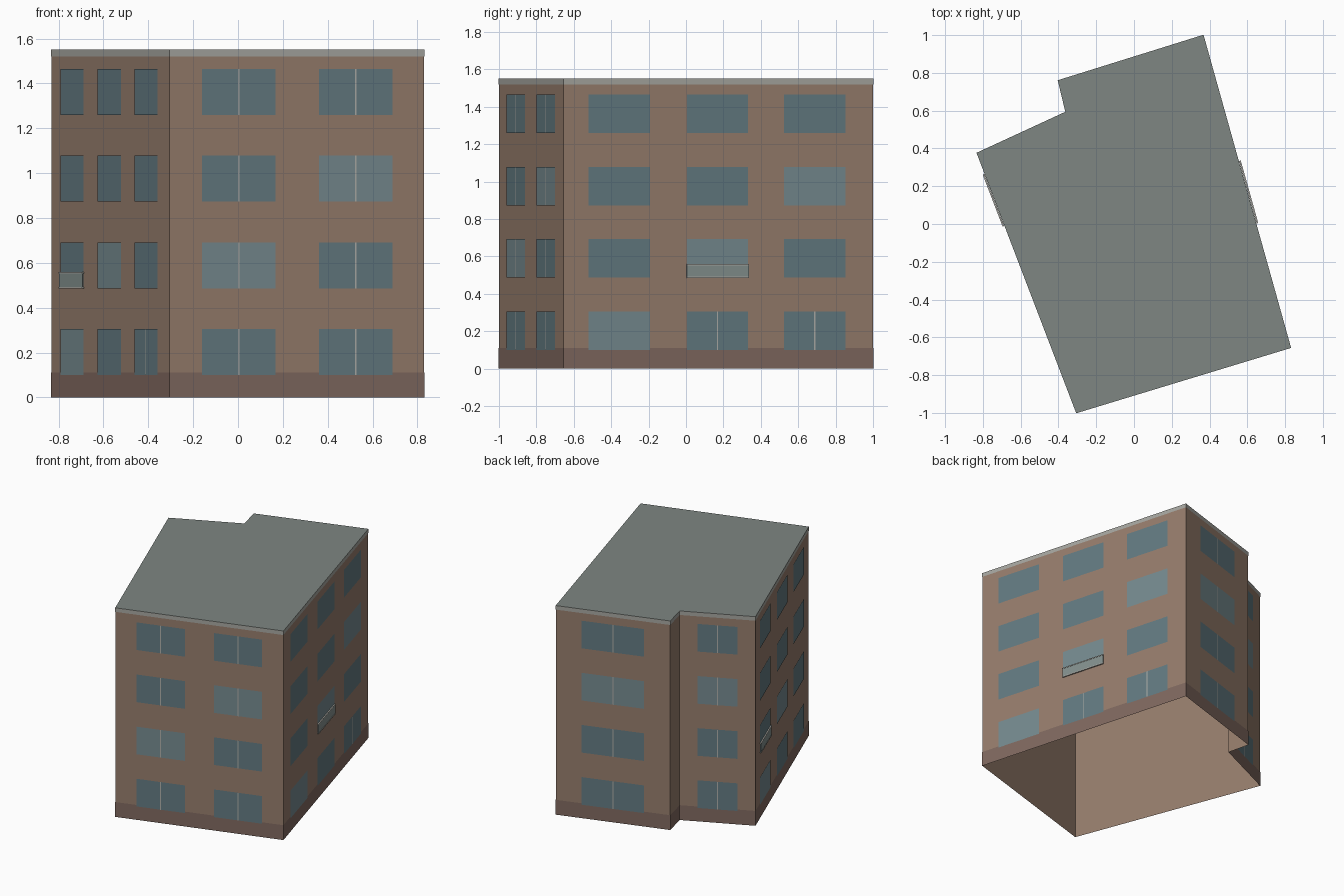
import bpy, bmesh
from mathutils import Vector

if "Cube" in bpy.data.objects:
    bpy.data.objects.remove(bpy.data.objects["Cube"])

FOOT = [Vector(p) for p in ((-0.305, -1.0), (0.83, -0.655), (0.367, 1.0),
                            (-0.402, 0.76), (-0.362, 0.593), (-0.832, 0.376))]
TOP = 1.55
ROWS = [0.10 + 0.3865 * i for i in range(4)]
WIN_H = 0.205


def material(name, rgb):
    m = bpy.data.materials.new(name)
    m.diffuse_color = (*rgb, 1)
    m.use_nodes = True
    m.node_tree.nodes["Principled BSDF"].inputs["Base Color"].default_value = m.diffuse_color
    return m


BRICK = material("brick", (0.305, 0.205, 0.150))
PLINTH = material("plinth_brick", (0.215, 0.140, 0.115))
ROOF = material("roof_grey", (0.21, 0.24, 0.225))
TRIM = material("pale_trim", (0.38, 0.38, 0.35))
FRAME = material("frame", (0.42, 0.42, 0.39))
GLASS = material("glass", (0.125, 0.195, 0.220))
GLASS_LIGHT = material("light_glass", (0.180, 0.255, 0.275))
PANEL = material("balcony_glass", (0.23, 0.28, 0.27))


def make(name, mat, build):
    bm = bmesh.new()
    build(bm)
    me = bpy.data.meshes.new(name)
    bm.to_mesh(me)
    bm.free()
    me.materials.append(mat)
    ob = bpy.data.objects.new(name, me)
    bpy.context.collection.objects.link(ob)
    return ob


def outline(off):
    """Footprint pushed outwards by off with mitred corners."""
    pts = []
    for i, p in enumerate(FOOT):
        a = (p - FOOT[i - 1]).normalized()
        b = (FOOT[(i + 1) % len(FOOT)] - p).normalized()
        na, nb = Vector((a.y, -a.x)), Vector((b.y, -b.x))
        pts.append(p + (na + nb) * off / (1 + na.dot(nb)))
    return pts


def ring(bm, z0, z1, off):
    pts = outline(off)
    lo = [bm.verts.new((p.x, p.y, z0)) for p in pts]
    hi = [bm.verts.new((p.x, p.y, z1)) for p in pts]
    for i in range(len(pts)):
        j = (i + 1) % len(pts)
        bm.faces.new((lo[i], lo[j], hi[j], hi[i]))


def wall_point(w, t, z, off):
    a, b = FOOT[w], FOOT[(w + 1) % len(FOOT)]
    d = (b - a).normalized()
    p = a.lerp(b, t) + Vector((d.y, -d.x)) * off
    return (p.x, p.y, z)


def pane(bm, w, t0, t1, z0, z1, off):
    bm.faces.new([bm.verts.new(wall_point(w, t, z, off))
                  for t, z in ((t0, z0), (t1, z0), (t1, z1), (t0, z1))])


def bar(bm, w, t0, t1, z0, z1, o0, o1):
    v = [bm.verts.new(wall_point(w, t, z, o)) for o in (o0, o1)
         for t, z in ((t0, z0), (t1, z0), (t1, z1), (t0, z1))]
    bm.faces.new(v[4:])
    bm.faces.new(v[3::-1])
    for i in range(4):
        j = (i + 1) % 4
        bm.faces.new((v[i], v[j], v[4 + j], v[4 + i]))


# Shell, open underneath
make("walls", BRICK, lambda bm: ring(bm, 0, TOP, 0))
make("plinth", PLINTH, lambda bm: ring(bm, 0, 0.11, 0.0015))
make("roof_edge", TRIM, lambda bm: ring(bm, 1.52, TOP, 0.0015))
make("roof", ROOF, lambda bm: bm.faces.new(
    [bm.verts.new((p.x, p.y, TOP)) for p in outline(0.0015)]))

# Per wall: name, bay centres, half width, light panes and mullions as (row, bay)
ALL = {(r, c) for r in range(4) for c in range(2)}
WALLS = {
    0: ("front", (0.271, 0.731), 0.144, {(1, 0), (2, 1)}, ALL),
    1: ("right", (0.180, 0.497, 0.811), 0.099, {(0, 0), (1, 1), (2, 2)}, {(0, 1), (0, 2)}),
    2: ("back", (0.5,), 0.273, {(2, 0)}, ALL),
    4: ("rear_step", (0.5,), 0.265, {(2, 0)}, ALL),
    5: ("left", (0.180, 0.495, 0.807), 0.098, {(0, 0), (1, 1)}, {(0, 2)}),
}

for w, (name, bays, hw, light, mull) in WALLS.items():
    length = (FOOT[(w + 1) % 6] - FOOT[w]).length
    cells = [(r, c) for r in range(4) for c in range(len(bays))]

    def panes(bm, lit):
        for r, c in cells:
            if ((r, c) in light) == lit:
                pane(bm, w, bays[c] - hw, bays[c] + hw, ROWS[r], ROWS[r] + WIN_H, 0.003)

    def mullions(bm):
        h = 0.0035 / length
        for r, c in cells:
            if (r, c) in mull:
                pane(bm, w, bays[c] - h, bays[c] + h, ROWS[r], ROWS[r] + WIN_H, 0.0045)

    make(name + "_windows", GLASS, lambda bm: panes(bm, False))
    make(name + "_light_windows", GLASS_LIGHT, lambda bm: panes(bm, True))
    make(name + "_mullions", FRAME, mullions)

# Shallow balcony guards on one window of each long side
for w, c in ((1, 0.497), (5, 0.180)):
    name = WALLS[w][0]
    t0, t1 = c - 0.1, c + 0.1
    make(name + "_guard_panel", PANEL,
         lambda bm: bar(bm, w, t0, t1, 0.492, 0.552, 0.006, 0.010))

    def rails(bm):
        bar(bm, w, t0, t1, 0.485, 0.492, 0.003, 0.012)
        bar(bm, w, t0, t1, 0.552, 0.559, 0.003, 0.012)

    make(name + "_guard_rails", FRAME, rails)
